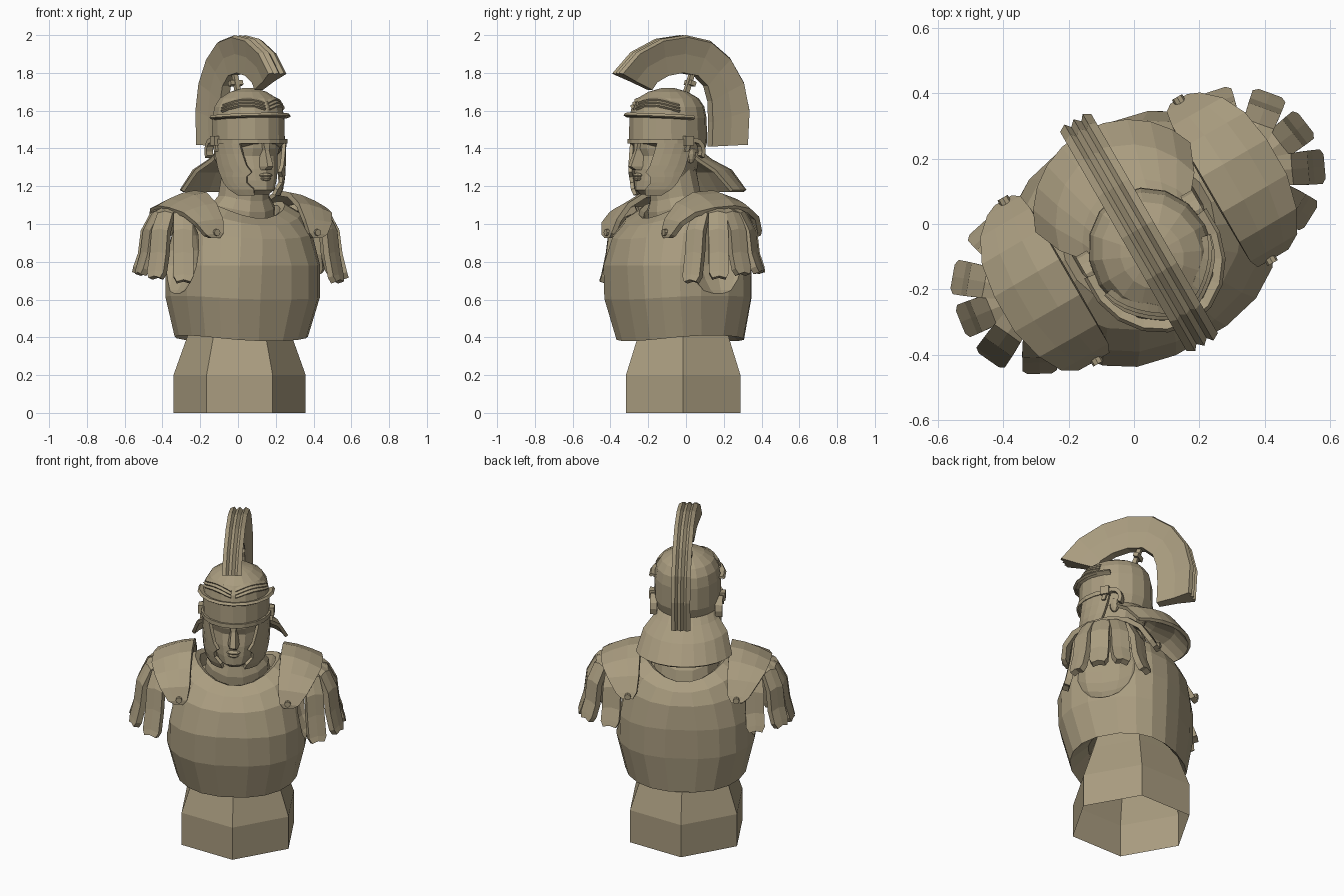
import bpy, bmesh
from math import sin, cos, pi, radians
from mathutils import Matrix, Vector

if "Cube" in bpy.data.objects:
    bpy.data.objects.remove(bpy.data.objects["Cube"])

TURN = Matrix.Rotation(radians(30), 4, 'Z')   # the bust is turned 30 degrees
HY = -0.11                                    # head centre, front is -y
BRONZE = bpy.data.materials.new("bronze")
BRONZE.diffuse_color = (.40, .335, .215, 1)
BRONZE.use_nodes = True
BRONZE.node_tree.nodes["Principled BSDF"].inputs["Base Color"].default_value = BRONZE.diffuse_color


def make(name, verts, faces):
    me = bpy.data.meshes.new(name)
    me.from_pydata([TURN @ Vector(v) for v in verts], [], faces)
    bm = bmesh.new()
    bm.from_mesh(me)
    bmesh.ops.recalc_face_normals(bm, faces=bm.faces)
    bm.to_mesh(me)
    bm.free()
    me.materials.append(BRONZE)
    ob = bpy.data.objects.new(name, me)
    bpy.context.collection.objects.link(ob)
    return ob


def loft(name, rings, caps=True):
    n = len(rings[0])
    faces = [(k*n+i, k*n+(i+1) % n, (k+1)*n+(i+1) % n, (k+1)*n+i)
             for k in range(len(rings)-1) for i in range(n)]
    if caps:
        faces += [tuple(range(n)), tuple(range((len(rings)-1)*n, len(rings)*n))]
    return make(name, [p for r in rings for p in r], faces)


def sheet(name, rows, thick):
    n = len(rows[0])
    faces = [(k*n+i, k*n+i+1, (k+1)*n+i+1, (k+1)*n+i)
             for k in range(len(rows)-1) for i in range(n-1)]
    ob = make(name, [p for r in rows for p in r], faces)
    m = ob.modifiers.new("thickness", 'SOLIDIFY')
    m.thickness, m.offset = thick, 0
    return ob


def ring(z, a, yf, yb, n=16, lift=0, e=2.0):
    """Superellipse ring: half width a, front yf, back yb, sides raised by lift."""
    pts = []
    for i in range(n):
        t = 2*pi*(i+.5)/n
        c, s = cos(t), sin(t)
        x = abs(c)**(2/e)*(1 if c > 0 else -1)
        y = abs(s)**(2/e)*(1 if s > 0 else -1)
        pts.append((a*x, (yf+yb)/2+(yb-yf)/2*y, z+lift*c*c))
    return pts


def head_pt(deg, r, z, stretch=1.12):
    """Point round the head; 0 is straight ahead, +90 the model's +x side."""
    t = radians(deg)
    return (r*sin(t), HY-stretch*r*cos(t), z)


def solid(name, op, mat, **kw):
    bm = bmesh.new()
    op(bm, **kw)
    bm.transform(mat)
    bm.verts.index_update()
    ob = make(name, [v.co.copy() for v in bm.verts],
              [[v.index for v in f.verts] for f in bm.faces])
    bm.free()
    return ob


def place(loc, size, rot=0, axis='X'):
    return (Matrix.Translation(loc) @ Matrix.Rotation(radians(rot), 4, axis)
            @ Matrix.Diagonal((*size, 1)))


# Hollow hexagonal plinth, one corner to the front
def hexa(z, r):
    return [(r*cos(radians(30+60*i)), -.017+r*sin(radians(30+60*i)), z) for i in range(6)]


loft("plinth", [hexa(0, .35), hexa(.2, .35), hexa(.41, .275), hexa(.52, .24)], caps=False)

# Breastplate shell with a recessed underside and neck opening
body = loft("breastplate", [
    ring(.50, .24, -.26, .19, 20), ring(.41, .32, -.33, .25, 20, .02, 2.4),
    ring(.38, .345, -.35, .28, 20, .03, 2.4), ring(.60, .395, -.405, .305, 20, .02, 2.6),
    ring(.78, .395, -.415, .31, 20, 0, 2.5), ring(.92, .37, -.38, .295, 20, .04, 2.2),
    ring(.99, .325, -.32, .26, 20, .08), ring(1.03, .24, -.25, .20, 20, .09),
    ring(1.02, .215, -.225, .18, 20, .08), ring(.97, .20, -.2, .15, 20, .06)])

# Scooped armholes
for s in (1, -1):
    cut = solid("armhole_cutter", bmesh.ops.create_uvsphere,
                place((s*.47, -.03, .86), (.18, .23, .26)),
                u_segments=14, v_segments=10, radius=1)
    cut.hide_render = True
    m = body.modifiers.new("armhole", 'BOOLEAN')
    m.operation, m.object, m.solver = 'DIFFERENCE', cut, 'EXACT'
    with bpy.context.temp_override(object=body, active_object=body):
        bpy.ops.object.modifier_apply(modifier=m.name)
    bpy.data.objects.remove(cut)

# Neck and scarf
loft("neck", [ring(.98, .19, -.2, .14, 12), ring(1.06, .18, -.21, .12, 12, .04),
              ring(1.12, .14, -.20, .08, 12, .03), ring(1.32, .125, -.22, .04, 12)])

# Face
loft("face", [ring(1.155, .06, -.27, -.1, 14), ring(1.18, .10, -.30, -.03, 14),
              ring(1.23, .125, -.30, .02, 14), ring(1.29, .14, -.295, .05, 14),
              ring(1.36, .15, -.28, .06, 14), ring(1.40, .155, -.295, .06, 14),
              ring(1.46, .16, -.30, .06, 14)])
loft("nose", [[(-.03, -.27, 1.285), (.03, -.27, 1.285), (.02, -.315, 1.285), (-.02, -.315, 1.285)],
              [(-.036, -.27, 1.305), (.036, -.27, 1.305), (.017, -.345, 1.305), (-.017, -.345, 1.305)],
              [(-.02, -.27, 1.39), (.02, -.27, 1.39), (.012, -.31, 1.39), (-.012, -.31, 1.39)],
              [(-.03, -.27, 1.43), (.03, -.27, 1.43), (.02, -.305, 1.43), (-.02, -.305, 1.43)]])
for name, z, w in (("upper_lip", 1.258, .04), ("lower_lip", 1.24, .032)):
    solid(name, bmesh.ops.create_uvsphere, place((0, -.295, z), (w, .02, .012)),
          u_segments=8, v_segments=6, radius=1)

# Helmet bowl with lower forehead band
DOME = [(1.36, .17), (1.43, .19), (1.56, .188), (1.62, .177), (1.665, .15), (1.70, .095), (1.72, .03)]
loft("helmet_bowl", [[head_pt(22.5*i, r, z if z > 1.4 else z+.07*max(0, cos(radians(22.5*i))))
                      for i in range(16)] for z, r in DOME])
sheet("forehead_edge", [[head_pt(-95+19*i, r, z) for i in range(11)]
                        for z, r in ((1.425, .194), (1.45, .194))], .012)
sheet("brow_brim", [[head_pt(-100+20*i, r, z+.012*cos(radians(20*i-100))) for i in range(11)]
                    for z, r in ((1.56, .185), (1.57, .206), (1.56, .212))], .016)


def dome_r(z):
    for (z0, r0), (z1, r1) in zip(DOME, DOME[1:]):
        if z <= z1:
            return r0+(r1-r0)*(z-z0)/(z1-z0)


for s in (1, -1):
    # Raised brow ridges on the bowl
    for k in range(3):
        rows = []
        for i in range(8):
            z = 1.60+.016*k+.03*sin(pi*min(1, .12+i*.13))
            rows.append([head_pt(s*(4+11*i), dome_r(z+d)+h, z+d)
                         for d, h in ((-.009, -.004), (0, .008), (.009, -.004))])
        sheet("brow_ridge", rows, .004)

    # Cheek guard: height, rear angle, front angle, radius
    rows = []
    for z, a0, a1, r in ((1.44, 100, 48, .184), (1.37, 95, 42, .183), (1.31, 90, 36, .182),
                         (1.275, 86, 28, .180), (1.25, 82, 36, .178), (1.22, 78, 36, .174),
                         (1.185, 68, 24, .168), (1.155, 52, 22, .156)):
        rows.append([head_pt(s*(a0+(a1-a0)*j/4), r, z, 1.15) for j in range(5)])
    sheet("cheek_guard", rows, .02)

    # Ear arch and side boss
    arch = []
    for i in range(8):
        t = radians(-30+30*i)
        arch.append([(s*x, -.06+r*cos(t), 1.385+1.15*r*sin(t))
                     for x, r in ((.165, .04), (.205, .04), (.205, .062), (.165, .062))])
    loft("ear_arch", arch)
    solid("ear", bmesh.ops.create_uvsphere, place((s*.155, -.06, 1.37), (.022, .03, .05)),
          u_segments=8, v_segments=6, radius=1)
    solid("side_boss", bmesh.ops.create_cube, place((s*.195, -.1, 1.44), (.04, .05, .05)), size=1)

    # Shoulder plate arching front to back: y, z, inner x, outer x, outer drop
    rows = []
    for y, z, xi, xo, d in ((-.29, .925, .285, .335, 0), (-.29, .95, .262, .37, .01),
                            (-.265, 1.02, .25, .415, .02), (-.20, 1.10, .25, .45, .05),
                            (-.10, 1.155, .25, .475, .08), (.02, 1.165, .25, .475, .08),
                            (.12, 1.13, .25, .46, .06), (.19, 1.05, .25, .425, .02),
                            (.235, .97, .258, .375, .01), (.25, .935, .28, .34, 0)):
        rows.append([(s*(xi+(xo-xi)*u), y, z-d*u**1.6) for u in (0, .33, .7, 1)])
    sheet("shoulder_plate", rows, .028)
    for y in (-.303, .258):
        solid("stud", bmesh.ops.create_cone, place((s*.308, y, .955), (1, 1, 1), 90),
              cap_ends=True, segments=8, radius1=.018, radius2=.018, depth=.025)

    # Hanging straps fanned round the shoulder
    for ang, far, low in ((78, .015, .74), (40, .01, .74), (8, 0, .73), (-25, .005, .71), (-62, 0, .69)):
        t = radians(ang)
        rows = []
        for r, z, w in ((.06, 1.08, .035), (.14, 1.045, .046), (.185, .96, .051),
                        (.20, .84, .052), (.225, low+.03, .052), (.235, low, .036)):
            r += far
            rows.append([(s*(.36+r*cos(t)-w*q*sin(t)), -.03+r*sin(t)+w*q*cos(t), z+.01*(q == 0))
                         for q in (-1, 0, 1)])
        sheet("shoulder_strap", rows, .036)

# Flared neck guard
rows = []
for rx, ry, z in ((.165, .185, 1.37), (.185, .23, 1.335), (.24, .345, 1.28), (.275, .42, 1.175)):
    rows.append([(rx*cos(radians(t)), HY+.005+ry*sin(radians(t))+(1.37-z)*.85*(1-sin(radians(t))), z)
                 for t in range(15, 166, 15)])
sheet("neck_guard", rows, .02)

# Crest: outer and inner arcs joined by a fluted cross-section
OUT = [(-.43, 1.80), (-.32, 1.91), (-.17, 1.98), (-.02, 2.0), (.13, 1.97),
       (.25, 1.88), (.335, 1.75), (.37, 1.60), (.36, 1.42)]
INN = [(-.22, 1.71), (-.19, 1.75), (-.12, 1.785), (-.03, 1.80), (.06, 1.785),
       (.12, 1.73), (.145, 1.65), (.15, 1.54), (.145, 1.41)]
SECTION = [(-.026, 0), (-.034, .5), (-.055, .94), (-.032, 1), (-.018, .92), (0, 1),
           (.018, .92), (.032, 1), (.055, .94), (.034, .5), (.026, 0)]
loft("crest", [[(x, i[0]+(o[0]-i[0])*u, i[1]+(o[1]-i[1])*u) for x, u in SECTION]
               for o, i in zip(OUT, INN)])
# Crest holder
for loc, size in (((0, .02, 1.75), (.025, .025, .14)), ((0, .025, 1.745), (.075, .03, .025))):
    solid("crest_holder", bmesh.ops.create_cube, place(loc, size, -20), size=1)
